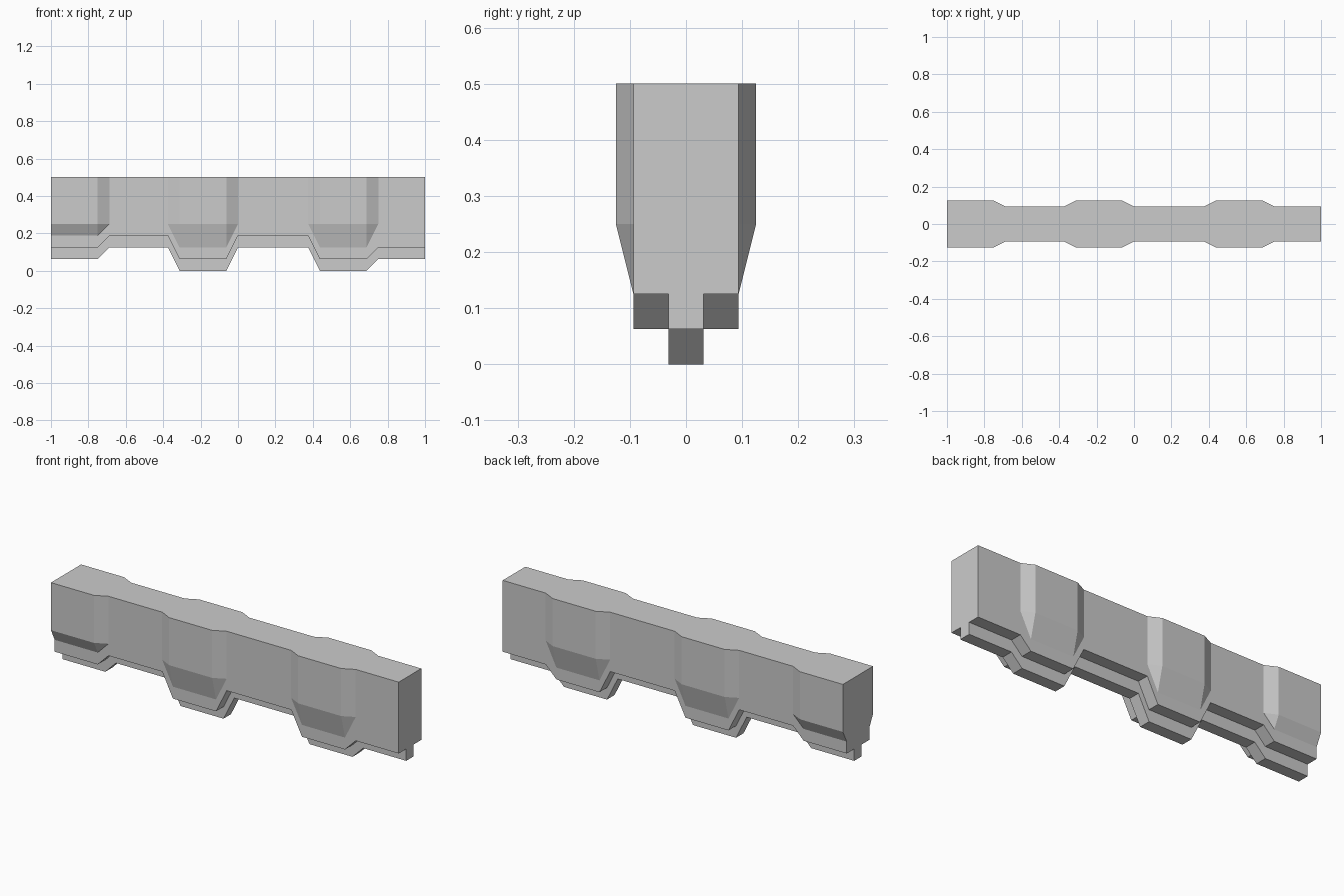
import bpy, bmesh

if "Cube" in bpy.data.objects:
    bpy.data.objects.remove(bpy.data.objects["Cube"])

U = 1 / 16          # base grid step
NARROW = 1.5 * U    # half thickness of plain wall
WIDE = 2 * U        # half thickness at the bulges
KEEL = 0.5 * U      # half thickness of the lower tongue

# Stations along the length: x, keel bottom z, bulge taper end z (None = plain wall)
stations = [
    (-1.0, U, 3 * U), (-0.75, U, 3 * U),
    (-0.6875, 2 * U, None), (-0.375, 2 * U, None),
    (-0.3125, 0, 2 * U), (-0.0625, 0, 2 * U),
    (0.0, 2 * U, None), (0.375, 2 * U, None),
    (0.4375, 0, 2 * U), (0.6875, 0, 2 * U),
    (0.75, U, None), (1.0, U, None),
]


def section(bm, x, bottom, taper):
    """Ring of vertices for one stepped cross-section, mirrored in y."""
    w = NARROW if taper is None else WIDE
    t = 0.25 if taper is None else taper
    half = [(w, 0.5), (w, 0.25), (NARROW, t), (NARROW, bottom + U),
            (KEEL, bottom + U), (KEEL, bottom)]
    ring = half + [(-y, z) for y, z in reversed(half)]
    return [bm.verts.new((x, y, z)) for y, z in ring]


# Crenellated wall trim: loft the sections and cap both ends
bm = bmesh.new()
rings = [section(bm, *s) for s in stations]
for a, b in zip(rings, rings[1:]):
    for i in range(len(a)):
        j = (i + 1) % len(a)
        bm.faces.new((a[i], a[j], b[j], b[i]))
bm.faces.new(rings[0])
bm.faces.new(rings[-1])

# Collapse the points where the bulge tapers meet the plain wall
bmesh.ops.remove_doubles(bm, verts=bm.verts, dist=1e-4)
bmesh.ops.recalc_face_normals(bm, faces=bm.faces)

mesh = bpy.data.meshes.new("wall_trim")
bm.to_mesh(mesh)
bm.free()
bpy.context.collection.objects.link(bpy.data.objects.new("wall_trim", mesh))
